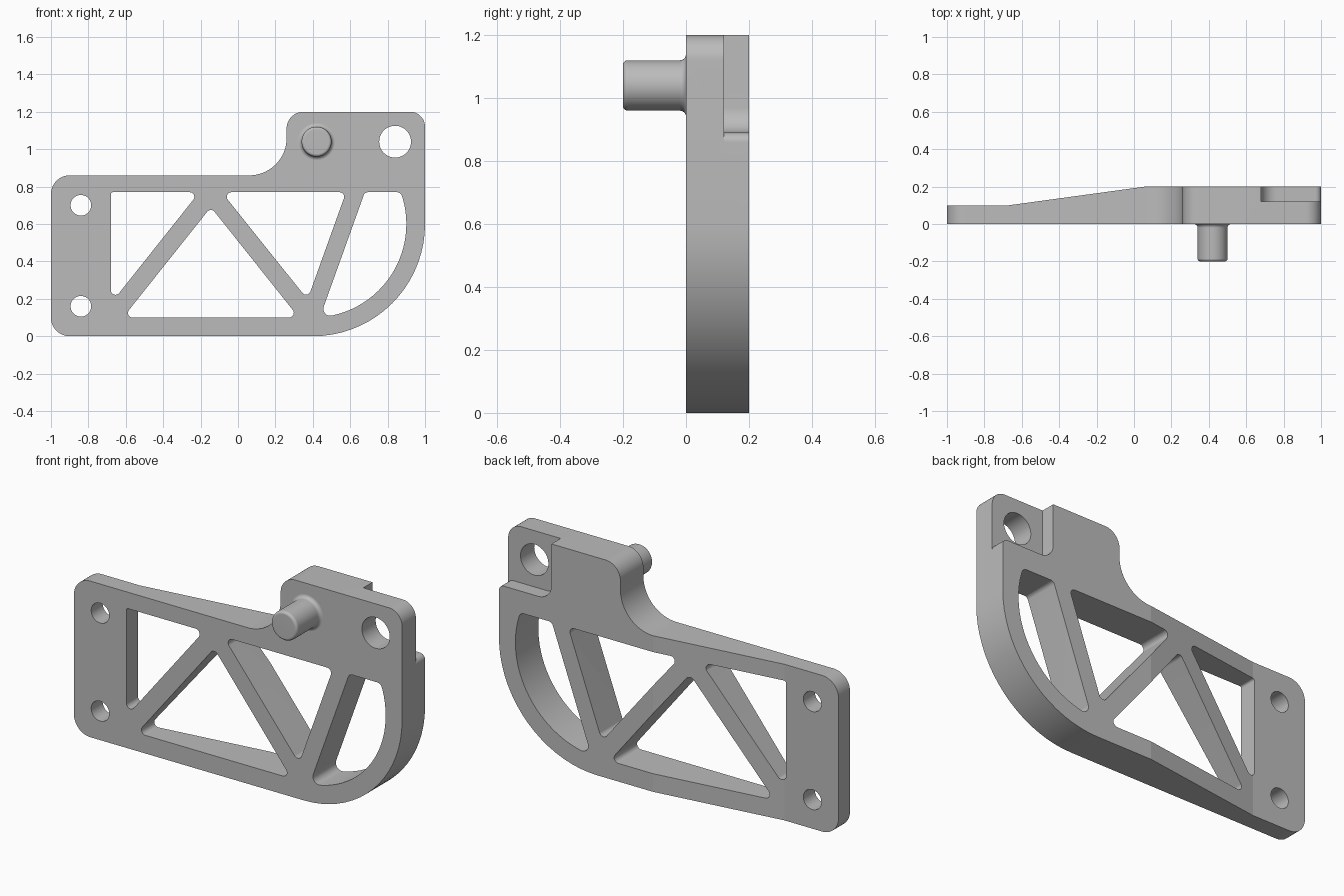
import bpy, bmesh, math
from mathutils import Vector

if "Cube" in bpy.data.objects:
    bpy.data.objects.remove(bpy.data.objects["Cube"])

# Single grey material
grey = bpy.data.materials.new("Plain grey")
grey.use_nodes = True
colour = (0.5, 0.5, 0.5, 1)
grey.diffuse_color = colour
grey.node_tree.nodes["Principled BSDF"].inputs["Base Color"].default_value = colour


def rounded(corners):
    """Turn (x, y, radius) corners into a point list with filleted corners."""
    out = []
    for i, (x, y, r) in enumerate(corners):
        p = Vector((x, y))
        if r == 0:
            out.append(p)
            continue
        a = (Vector(corners[i - 1][:2]) - p).normalized()
        b = (Vector(corners[(i + 1) % len(corners)][:2]) - p).normalized()
        half = a.angle(b) / 2
        centre = p + (a + b).normalized() * r / math.sin(half)
        start = p + a * r / math.tan(half) - centre
        sweep = math.pi - 2 * half
        if a.x * b.y - a.y * b.x > 0:
            sweep = -sweep
        steps = max(3, math.ceil(abs(sweep) / math.radians(5)))
        for k in range(steps + 1):
            t = sweep * k / steps
            c, s = math.cos(t), math.sin(t)
            out.append(centre + Vector((start.x * c - start.y * s,
                                        start.x * s + start.y * c)))
    return out


def circle(x, z, r, n=64):
    return [Vector((x + r * math.cos(math.tau * k / n),
                    z + r * math.sin(math.tau * k / n))) for k in range(n)]


def finish(name, bm):
    bmesh.ops.recalc_face_normals(bm, faces=bm.faces[:])
    mesh = bpy.data.meshes.new(name)
    bm.to_mesh(mesh)
    bm.free()
    mesh.materials.append(grey)
    ob = bpy.data.objects.new(name, mesh)
    bpy.context.collection.objects.link(ob)
    return ob


def prisms(name, profiles, low, high, along_y=True):
    """Extrude closed profiles along y, or along z."""
    bm = bmesh.new()
    for pts in profiles:
        place = (lambda p, d: (p.x, d, p.y)) if along_y else (lambda p, d: (p.x, p.y, d))
        a = [bm.verts.new(place(p, low)) for p in pts]
        b = [bm.verts.new(place(p, high)) for p in pts]
        bm.faces.new(a)
        bm.faces.new(b[::-1])
        for i in range(len(a)):
            bm.faces.new((a[i - 1], b[i - 1], b[i], a[i]))
    return finish(name, bm)


def select_only(ob):
    bpy.ops.object.select_all(action='DESELECT')
    ob.select_set(True)
    bpy.context.view_layer.objects.active = ob


def cut(target, cutter):
    cutter.hide_render = True
    mod = target.modifiers.new("Cut", 'BOOLEAN')
    mod.operation = 'DIFFERENCE'
    mod.solver = 'EXACT'
    mod.object = cutter
    select_only(target)
    bpy.ops.object.modifier_apply(modifier=mod.name)
    bpy.data.objects.remove(cutter)


# Plate outline
outline = rounded([(-1, 0, 0.1), (1, 0, 0.6), (1, 1.2, 0.08), (0.26, 1.2, 0.09),
                   (0.26, 0.86, 0.2), (-1, 0.86, 0.1)])
plate = prisms("bracket_plate", [outline], 0, 0.2)

# Truss windows
R = 0.025
window_left = rounded([(-0.68, 0.175, R), (-0.207, 0.77, R), (-0.68, 0.77, 0.012)])
window_low = rounded([(-0.615, 0.1, R), (0.325, 0.1, R), (-0.145, 0.69, R)])
window_mid = rounded([(-0.087, 0.77, R), (0.372, 0.197, R), (0.578, 0.77, R)])
arc = [(0.4 + 0.5 * math.cos(math.radians(t)), 0.6 + 0.5 * math.sin(math.radians(t)), 0)
       for t in [-77 + 93.5 * k / 24 for k in range(25)]]
window_curved = rounded([(0.678, 0.77, R), (0.436, 0.096, 0.037)] + arc
                        + [(0.868, 0.77, 0.03)])

# Bolt holes
holes = [circle(-0.84, 0.7, 0.055), circle(-0.84, 0.16, 0.055), circle(0.84, 1.04, 0.085)]
cut(plate, prisms("opening_cutter", [window_left, window_low, window_mid, window_curved]
                  + holes, -0.1, 0.3))

# Back tapers thinner towards the right-hand mounting end
taper = [Vector(p) for p in ((-1.1, 0.1), (-0.67, 0.1), (0.06, 0.2), (0.06, 0.3), (-1.1, 0.3))]
cut(plate, prisms("taper_cutter", [taper], -0.1, 1.3, along_y=False))

# Step in the back around the large hole, with a rounded outer lip
step = rounded([(0.68, 1.3, 0), (0.68, 0.89, 0.08), (1, 0.89, 0.03), (1, 0.82, 0),
                (1.1, 0.82, 0), (1.1, 1.3, 0)])
cut(plate, prisms("step_cutter", [step], 0.12, 0.3))
select_only(plate)
bpy.ops.object.shade_smooth_by_angle(angle=math.radians(7))

# Round pin with softened tip and flared root
bm = bmesh.new()
profile = rounded([(0, -0.2, 0), (0.08, -0.2, 0.015), (0.08, 0, 0.02), (0.101, 0, 0),
                   (0.101, 0.02, 0)])
verts = [bm.verts.new((p.x, p.y, 0)) for p in profile]
edges = [bm.edges.new(pair) for pair in zip(verts, verts[1:])]
bmesh.ops.spin(bm, geom=verts + edges, cent=(0, 0, 0), axis=(0, 1, 0),
               angle=math.tau, steps=64)
bmesh.ops.remove_doubles(bm, verts=bm.verts[:], dist=0.0001)
pin = finish("pin", bm)
pin.location = (0.42, 0, 1.04)
select_only(pin)
bpy.ops.object.shade_smooth_by_angle(angle=math.radians(30))
